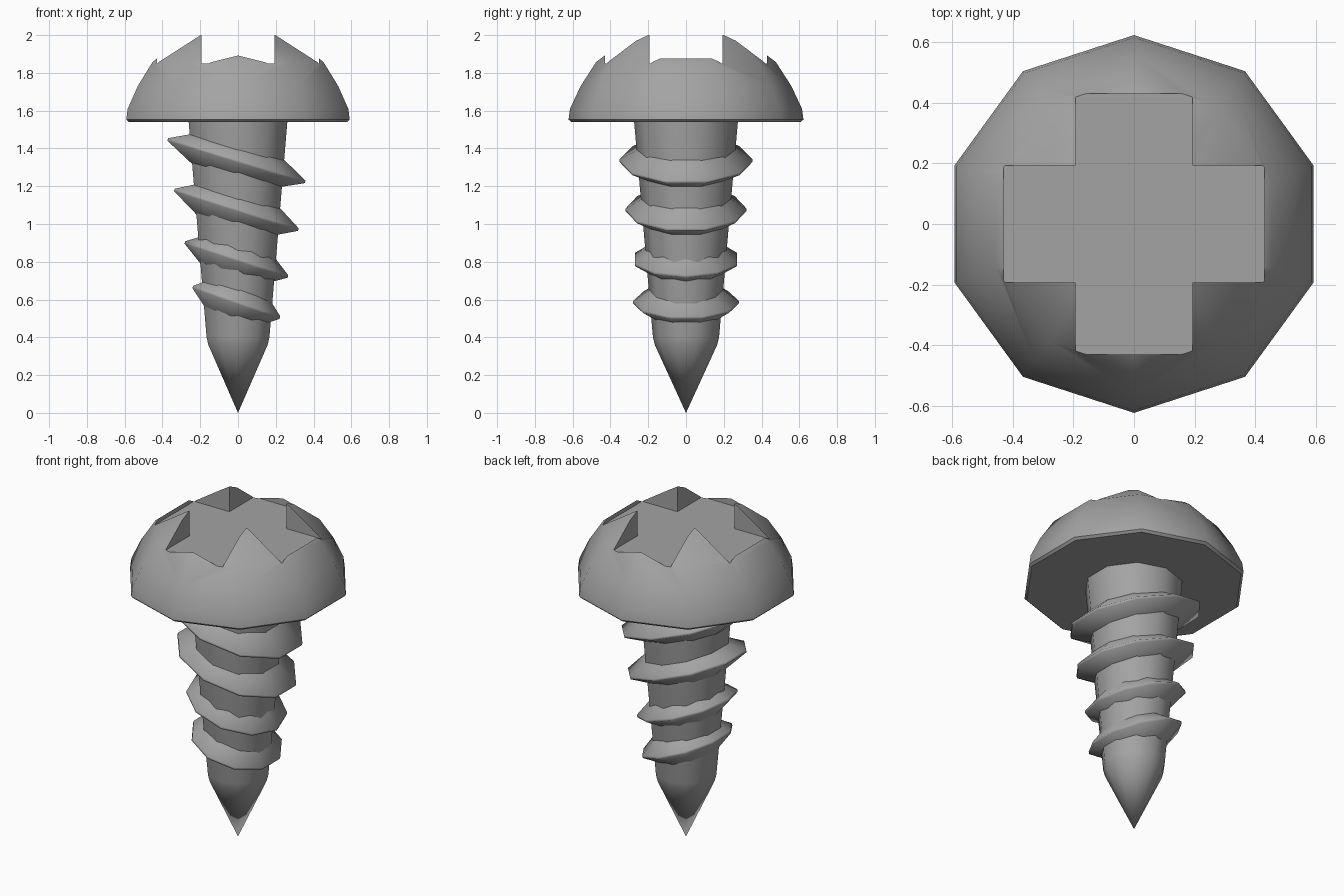
import bpy, bmesh, math
from mathutils import Matrix, Vector

if "Cube" in bpy.data.objects:
    bpy.data.objects.remove(bpy.data.objects["Cube"], do_unlink=True)

SIDES = 10
GREY = (0.37, 0.37, 0.37, 1)
steel = bpy.data.materials.new("grey_steel")
steel.use_nodes = True
steel.diffuse_color = GREY
steel.node_tree.nodes["Principled BSDF"].inputs["Base Color"].default_value = GREY


def add_object(name, bm):
    bmesh.ops.recalc_face_normals(bm, faces=bm.faces[:])
    mesh = bpy.data.meshes.new(name)
    bm.to_mesh(mesh)
    bm.free()
    mesh.materials.append(steel)
    obj = bpy.data.objects.new(name, mesh)
    bpy.context.collection.objects.link(obj)
    return obj


def select_only(obj):
    bpy.ops.object.select_all(action="DESELECT")
    obj.select_set(True)
    bpy.context.view_layer.objects.active = obj


def smooth(obj, degrees):
    select_only(obj)
    bpy.ops.object.shade_smooth_by_angle(angle=math.radians(degrees))


def lathe(profile, start=math.pi / 2, closed=False):
    """Turn (radius, height) points around z; zero radius makes a pole."""
    bm = bmesh.new()
    rings = []
    for r, z in profile:
        if r == 0:
            rings.append([bm.verts.new((0, 0, z))] * SIDES)
            continue
        angles = [start + math.tau * i / SIDES for i in range(SIDES)]
        rings.append([bm.verts.new((r * math.cos(a), r * math.sin(a), z)) for a in angles])
    pairs = list(zip(rings, rings[1:]))
    if closed:
        pairs.append((rings[-1], rings[0]))
    for low, high in pairs:
        for i in range(SIDES):
            j = (i + 1) % SIDES
            bm.faces.new(dict.fromkeys((low[i], low[j], high[j], high[i])))
    return bm


# Domed head
head = add_object("head", lathe([
    (0, 1.54), (0.608, 1.54), (0.622, 1.553), (0.614, 1.61), (0.558, 1.73),
    (0.476, 1.857), (0.287, 2.0), (0, 2.1)]))

# Cross-shaped drive recess
ARM, HALF, FLOOR = 0.43, 0.192, 1.85
bm = bmesh.new()
outline = []
for quarter in range(4):
    turn = Matrix.Rotation(quarter * math.pi / 2, 3, "Z")
    for x, y in ((ARM, -HALF), (ARM, HALF), (HALF, HALF)):
        outline.append(bm.verts.new(turn @ Vector((x, y, FLOOR))))
base = bm.faces.new(outline)
top = bmesh.ops.extrude_face_region(bm, geom=[base])["geom"]
bmesh.ops.translate(bm, vec=(0, 0, 0.5),
                    verts=[v for v in top if isinstance(v, bmesh.types.BMVert)])
cutter = add_object("recess_cutter", bm)
cutter.hide_render = True
cut = head.modifiers.new("recess", "BOOLEAN")
cut.operation = "DIFFERENCE"
cut.solver = "EXACT"
cut.object = cutter
select_only(head)
bpy.ops.object.modifier_apply(modifier=cut.name)
bpy.data.objects.remove(cutter, do_unlink=True)
smooth(head, 38)

# Tapered shaft with pointed tip
shaft = add_object("shaft", lathe([
    (0, 0), (0.165, 0.36), (0.175, 0.40), (0.275, 1.545), (0, 1.545)]))
smooth(shaft, 40)

# Tilted thread ridges: height, x radius, y radius, tilt, starting angle
THREADS = [
    (1.34, 0.40, 0.352, 0.30, math.pi / 2),
    (1.08, 0.362, 0.32, 0.31, math.pi / 2),
    (0.817, 0.287, 0.285, 0.32, 0),
    (0.59, 0.257, 0.28, 0.34, math.pi / 2),
]
RIDGE = [(0.5, -0.105), (1, -0.012), (1, 0.002), (0.5, 0.1)]
for number, (height, rx, ry, tilt, start) in enumerate(THREADS, 1):
    bm = lathe(RIDGE, start, closed=True)
    place = (Matrix.Translation((-0.007, 0, height)) @ Matrix.Rotation(tilt, 4, "Y")
             @ Matrix.Diagonal((rx, ry, 1, 1)))
    bmesh.ops.transform(bm, matrix=place, verts=bm.verts[:])
    ridge = add_object(f"thread_ridge_{number}", bm)
    smooth(ridge, 75)
